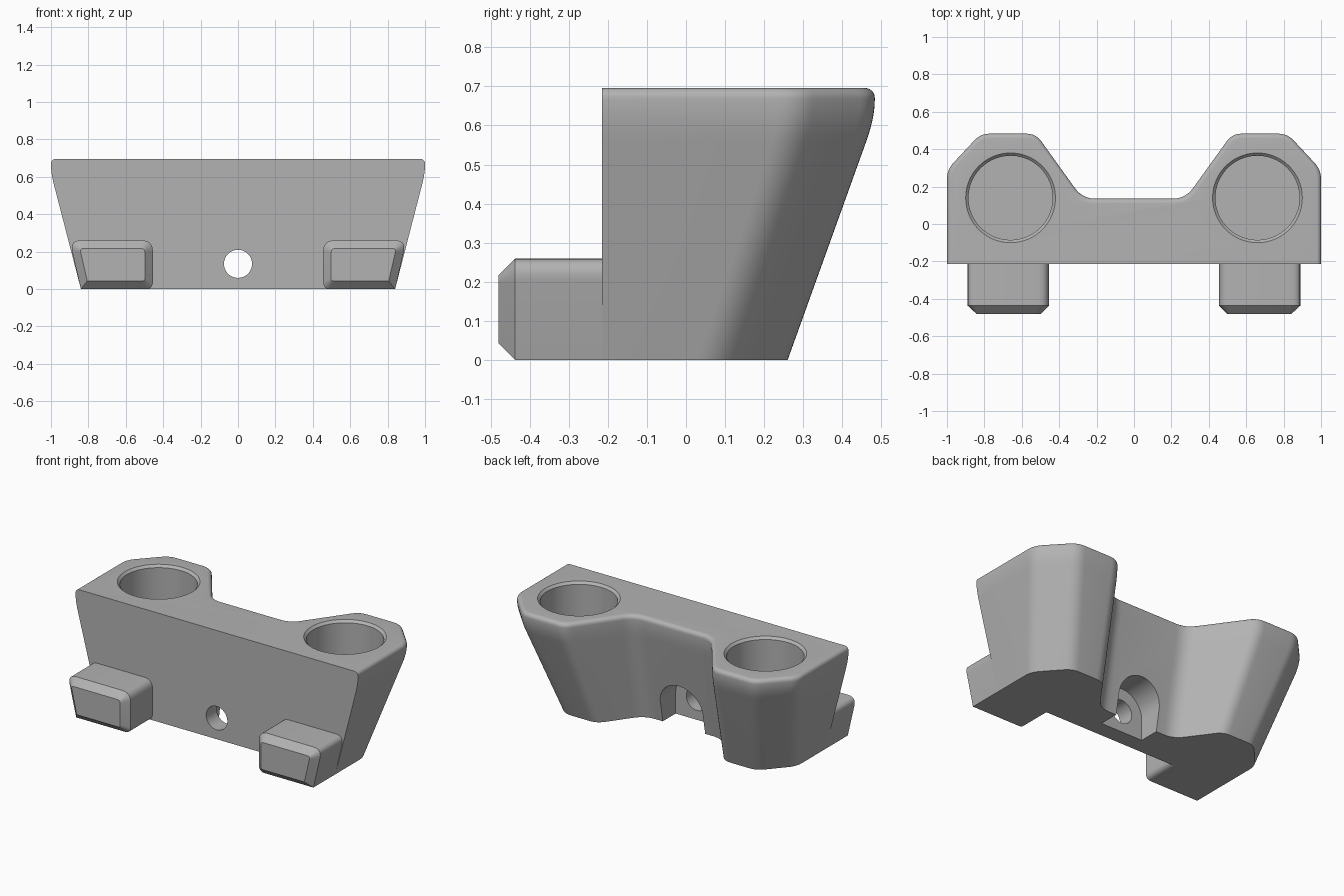
import bpy, bmesh, math
from mathutils import Vector

cube = bpy.data.objects.get("Cube")
if cube:
    bpy.data.objects.remove(cube)

grey = bpy.data.materials.new("plain grey")
grey.use_nodes = True
COLOUR = (0.45, 0.45, 0.45, 1)
grey.diffuse_color = COLOUR
grey.node_tree.nodes["Principled BSDF"].inputs["Base Color"].default_value = COLOUR

HEIGHT, KINK, FRONT = 0.696, 0.62, -0.215


def inset(points, amounts):
    """Move each side of a counter-clockwise outline inwards by its amount."""
    lines = []
    for i, p in enumerate(points):
        d = (points[(i + 1) % len(points)] - p).normalized()
        lines.append((p + Vector((-d.y, d.x)) * amounts[i], d))
    result = []
    for i in range(len(points)):
        (p, d), (q, e) = lines[i - 1], lines[i]
        result.append(p + d * ((q - p).cross(e) / d.cross(e)))
    return result


def rounded(points, sizes, steps=6):
    """Replace corners by short curves; size zero keeps a corner sharp."""
    result = []
    for i, p in enumerate(points):
        if not sizes[i]:
            result.append(p)
            continue
        a = p + (points[i - 1] - p).normalized() * sizes[i]
        b = p + (points[(i + 1) % len(points)] - p).normalized() * sizes[i]
        for k in range(steps + 1):
            u = k / steps
            result.append(a * (1 - u) ** 2 + p * 2 * u * (1 - u) + b * u * u)
    return result


def loft(name, rings):
    """Skin a stack of matching rings and close both ends."""
    bm = bmesh.new()
    loops = [[bm.verts.new(co) for co in ring] for ring in rings]
    for low, high in zip(loops, loops[1:]):
        for i in range(len(low)):
            bm.faces.new((low[i - 1], low[i], high[i], high[i - 1]))
    bm.faces.new(loops[0])
    bm.faces.new(loops[-1])
    bmesh.ops.recalc_face_normals(bm, faces=bm.faces)
    mesh = bpy.data.meshes.new(name)
    bm.to_mesh(mesh)
    bm.free()
    mesh.materials.append(grey)
    obj = bpy.data.objects.new(name, mesh)
    bpy.context.collection.objects.link(obj)
    return obj


def activate(obj):
    bpy.ops.object.select_all(action='DESELECT')
    obj.select_set(True)
    bpy.context.view_layer.objects.active = obj


def cut(obj, cutter):
    mod = obj.modifiers.new("cut", 'BOOLEAN')
    mod.operation, mod.solver, mod.object = 'DIFFERENCE', 'EXACT', cutter
    activate(obj)
    bpy.ops.object.modifier_apply(modifier=mod.name)
    bpy.data.objects.remove(cutter)


def circle(radius, count=64):
    return [Vector((radius * math.cos(a), radius * math.sin(a)))
            for a in (math.tau * i / count for i in range(count))]


# Body: a two-winged outline that narrows downwards below a short upright band
top = [(1, FRONT), (1, 0.29), (0.82, 0.483), (0.525, 0.483), (0.275, 0.135)]
base = [(0.84, FRONT), (0.84, 0.08), (0.68, 0.26), (0.45, 0.26), (0.275, 0.02)]
corner = [0, 0.05, 0.05, 0.05, 0.07]


def both_sides(half):
    return [Vector(p) for p in half] + [Vector((-x, y)) for x, y in reversed(half)]


top, base = both_sides(top), both_sides(base)
corner = corner + corner[::-1]


def body_ring(t, z, shrink=0):
    points = [b.lerp(a, t) for a, b in zip(top, base)]
    points = inset(points, [shrink] * 9 + [0])
    return [(p.x, p.y, z) for p in rounded(points, corner)]


rings = [body_ring(0, 0)]
start, bend, end = Vector((0.9, KINK * 0.9)), Vector((1, KINK)), Vector((1, 0.665))
for k in range(7):
    u = k / 6
    p = start * (1 - u) ** 2 + bend * 2 * u * (1 - u) + end * u * u
    rings.append(body_ring(p.x, p.y))
R = 0.025
for k in range(7):
    a = math.pi / 2 * k / 6
    rings.append(body_ring(1, HEIGHT - R + R * math.sin(a), R * (1 - math.cos(a))))
body = loft("body", rings)

# Two round sockets with a chamfered rim
for side in (-1, 1):
    steps = [(0.225, 0.39), (0.225, HEIGHT - 0.015), (0.24, HEIGHT), (0.24, 0.8)]
    cut(body, loft("socket_cutter", [[(side * 0.66 + p.x, 0.14 + p.y, z) for p in circle(r)]
                                     for r, z in steps]))

# Screw hole with an arched recess at the back
HOLE_Z = 0.135
cut(body, loft("hole_cutter", [[(p.x, y, HOLE_Z + p.y) for p in circle(0.075)]
                               for y in (-0.5, 0.5)]))
arch = [(0.15 * math.cos(a), HOLE_Z + 0.15 * math.sin(a))
        for a in (math.pi * i / 32 for i in range(33))]
arch += [(-0.15, -0.1), (0.15, -0.1)]
cut(body, loft("arch_cutter", [[(x, y, z) for x, z in arch] for y in (-0.11, 0.4)]))

# Front pegs with rounded edges and a chamfered nose
peg_shape = [Vector(p) for p in ((0.455, 0), (0.84, 0), (0.9, 0.26), (0.455, 0.26))]
parts = [body]
for side, name in ((1, "left_peg"), (-1, "right_peg")):
    rings = []
    for y, shrink, scale in ((FRONT + 0.005, 0, 1), (-0.437, 0, 1), (-0.48, 0.043, 0.35)):
        sizes = [0.04 * scale, 0, 0.06 * scale, 0.06 * scale]
        outline = rounded(inset(peg_shape, [shrink] * 4), sizes)
        rings.append([(side * p.x, y, p.y) for p in outline])
    parts.append(loft(name, rings))

for part in parts:
    activate(part)
    bpy.ops.object.shade_smooth_by_angle(angle=math.radians(28))
